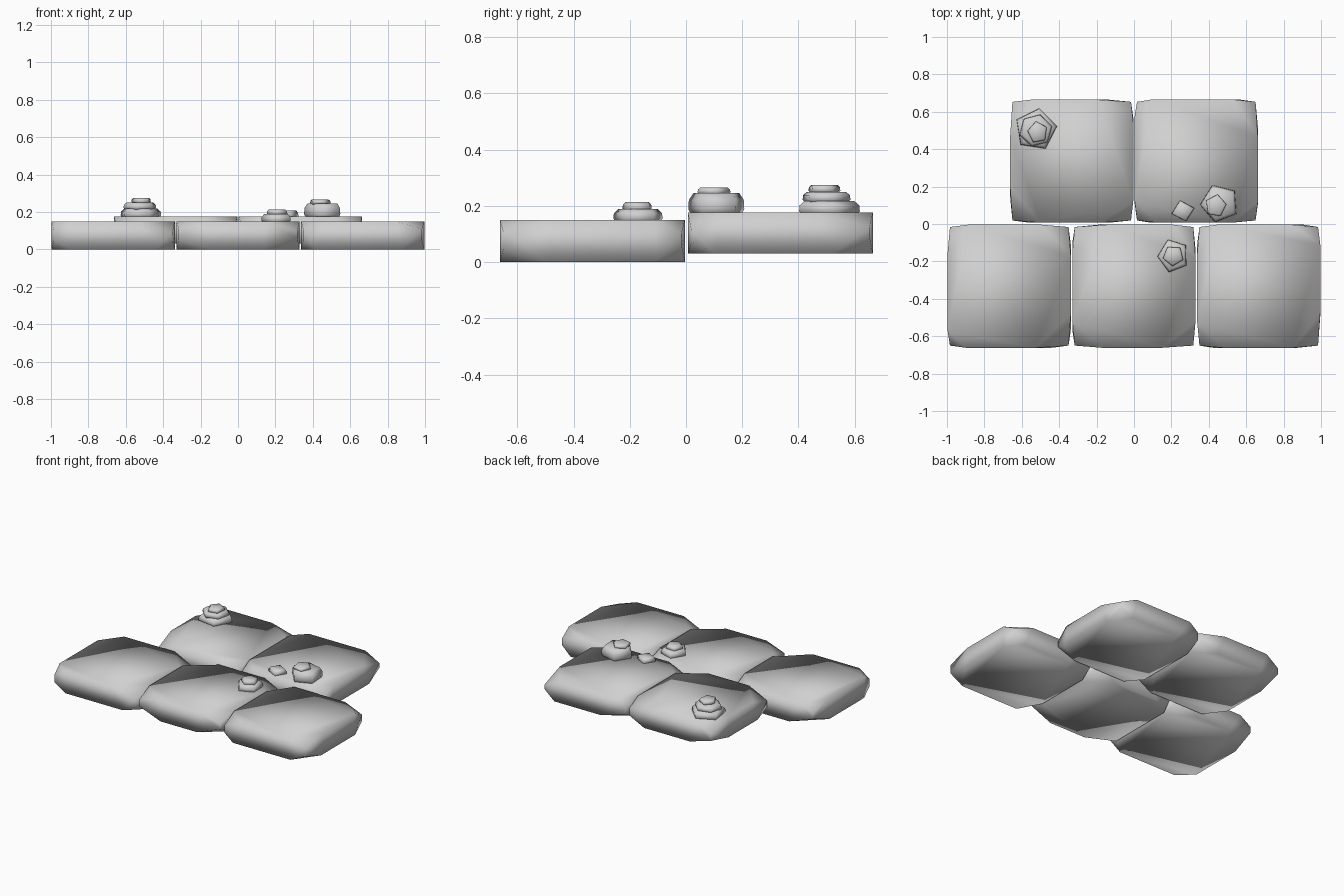
import bpy, bmesh, math, random
from itertools import product

random.seed(4)

cube = bpy.data.objects.get("Cube")
if cube:
    bpy.data.objects.remove(cube, do_unlink=True)

# One stone colour
stone = bpy.data.materials.new("grey_stone")
stone.use_nodes = True
grey = (0.63, 0.63, 0.63, 1)
stone.diffuse_color = grey
bsdf = stone.node_tree.nodes["Principled BSDF"]
bsdf.inputs["Base Color"].default_value = grey
bsdf.inputs["Roughness"].default_value = 0.9


def hull_object(name, points):
    """Smooth-shaded convex stone wrapped around a set of points."""
    bm = bmesh.new()
    for p in points:
        bm.verts.new(p)
    out = bmesh.ops.convex_hull(bm, input=bm.verts)
    loose = [v for v in bm.verts if not v.link_faces]
    bmesh.ops.delete(bm, geom=loose, context='VERTS')
    bmesh.ops.dissolve_limit(bm, angle_limit=math.radians(1),
                             verts=bm.verts, edges=bm.edges)
    bmesh.ops.recalc_face_normals(bm, faces=bm.faces)
    for f in bm.faces:
        f.smooth = True
    mesh = bpy.data.meshes.new(name)
    bm.to_mesh(mesh)
    bm.free()
    mesh.materials.append(stone)
    obj = bpy.data.objects.new(name, mesh)
    bpy.context.collection.objects.link(obj)
    return obj


def paving_slab(name, cx, cy, bottom, top):
    """Square slab with all eight corners knocked off unevenly."""
    half, trim = 0.329, 0.012
    points = []
    for sx, sy, sz in product((-1, 1), repeat=3):
        x, y = cx + sx * half, cy + sy * half
        z = top if sz > 0 else bottom
        cut_x, cut_y = random.uniform(0.08, 0.2), random.uniform(0.08, 0.2)
        cut_z = random.uniform(0.04, 0.065)
        points += [(x - sx * cut_x, y, z), (x, y - sy * cut_y, z),
                   (x - sx * trim, y - sy * trim, z - sz * cut_z)]
    hull_object(name, points)


def pebble(name, cx, cy, rx, ry, bottom, top, sides, turn):
    """Low many-sided stone, widest around its middle."""
    points = []
    for level, size in ((0, 0.88), (0.3, 1), (0.7, 0.98), (1, 0.82)):
        for i in range(sides):
            a = math.radians(turn) + math.tau * i / sides
            points.append((cx + rx * size * math.cos(a),
                           cy + ry * size * math.sin(a),
                           bottom + (top - bottom) * level))
    hull_object(name, points)


# Front row of three slabs, raised back row of two
for side, x in (("right", -0.667), ("middle", 0), ("left", 0.667)):
    paving_slab("front_slab_" + side, x, -0.333, 0, 0.15)
for side, x in (("right", -0.333), ("left", 0.333)):
    paving_slab("back_slab_" + side, x, 0.336, 0.03, 0.176)

# Tall stack of three pebbles
pebble("tall_stack_base", -0.525, 0.505, 0.115, 0.115, 0.165, 0.218, 5, 225)
pebble("tall_stack_middle", -0.525, 0.5, 0.09, 0.088, 0.21, 0.25, 6, 15)
pebble("tall_stack_cap", -0.515, 0.49, 0.055, 0.06, 0.245, 0.275, 5, 100)

# Wide stack of two pebbles with a small one beside it
pebble("wide_stack_base", 0.458, 0.11, 0.105, 0.105, 0.165, 0.245, 5, 40)
pebble("wide_stack_cap", 0.437, 0.097, 0.058, 0.062, 0.24, 0.266, 5, 80)
pebble("small_pebble", 0.262, 0.07, 0.063, 0.058, 0.165, 0.207, 4, 15)

# Front stack of two pebbles
pebble("front_stack_base", 0.21, -0.17, 0.085, 0.092, 0.14, 0.188, 5, 110)
pebble("front_stack_cap", 0.21, -0.17, 0.058, 0.056, 0.18, 0.213, 5, 50)
